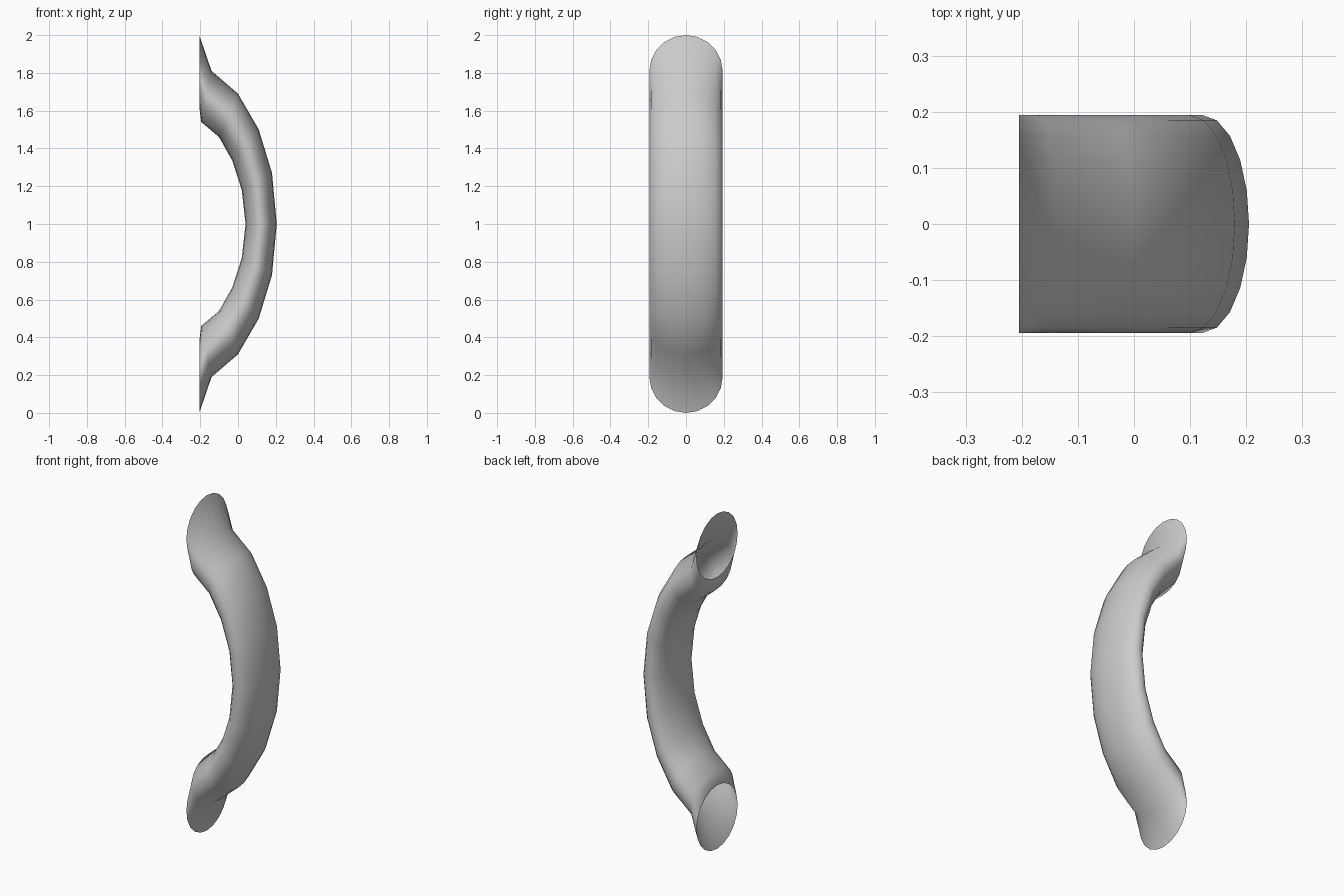
import bpy, bmesh, math

if "Cube" in bpy.data.objects:
    bpy.data.objects.remove(bpy.data.objects["Cube"])

# Handle rings in the xz plane: (outer point, inner point), top end to middle
upper = [
    ((-0.205, 2.00), (-0.205, 1.62)),
    ((-0.14, 1.81), (-0.195, 1.54)),
    ((0.0, 1.69), (-0.10, 1.46)),
    ((0.11, 1.50), (-0.03, 1.335)),
    ((0.18, 1.27), (0.02, 1.18)),
    ((0.205, 1.00), (0.04, 1.00)),
]


def flip(p):
    return (p[0], 2.0 - p[1])


# Lower half mirrors the upper half
rings = upper + [(flip(o), flip(i)) for o, i in reversed(upper[:-1])]
SIDES, HALF_WIDTH = 20, 0.194

bm = bmesh.new()
loops = []
for (ox, oz), (ix, iz) in rings:
    loop = []
    for k in range(SIDES):
        a = 2 * math.pi * k / SIDES
        t = (1 + math.cos(a)) / 2
        loop.append(bm.verts.new((ix + (ox - ix) * t,
                                  HALF_WIDTH * math.sin(a),
                                  iz + (oz - iz) * t)))
    loops.append(loop)

# Skin of the tube; both mounting ends stay open
for a, b in zip(loops, loops[1:]):
    for k in range(SIDES):
        n = (k + 1) % SIDES
        bm.faces.new((a[k], b[k], b[n], a[n]))
bmesh.ops.recalc_face_normals(bm, faces=bm.faces)
for f in bm.faces:
    f.smooth = True

mesh = bpy.data.meshes.new("handle")
bm.to_mesh(mesh)
bm.free()
handle = bpy.data.objects.new("handle", mesh)
bpy.context.collection.objects.link(handle)
